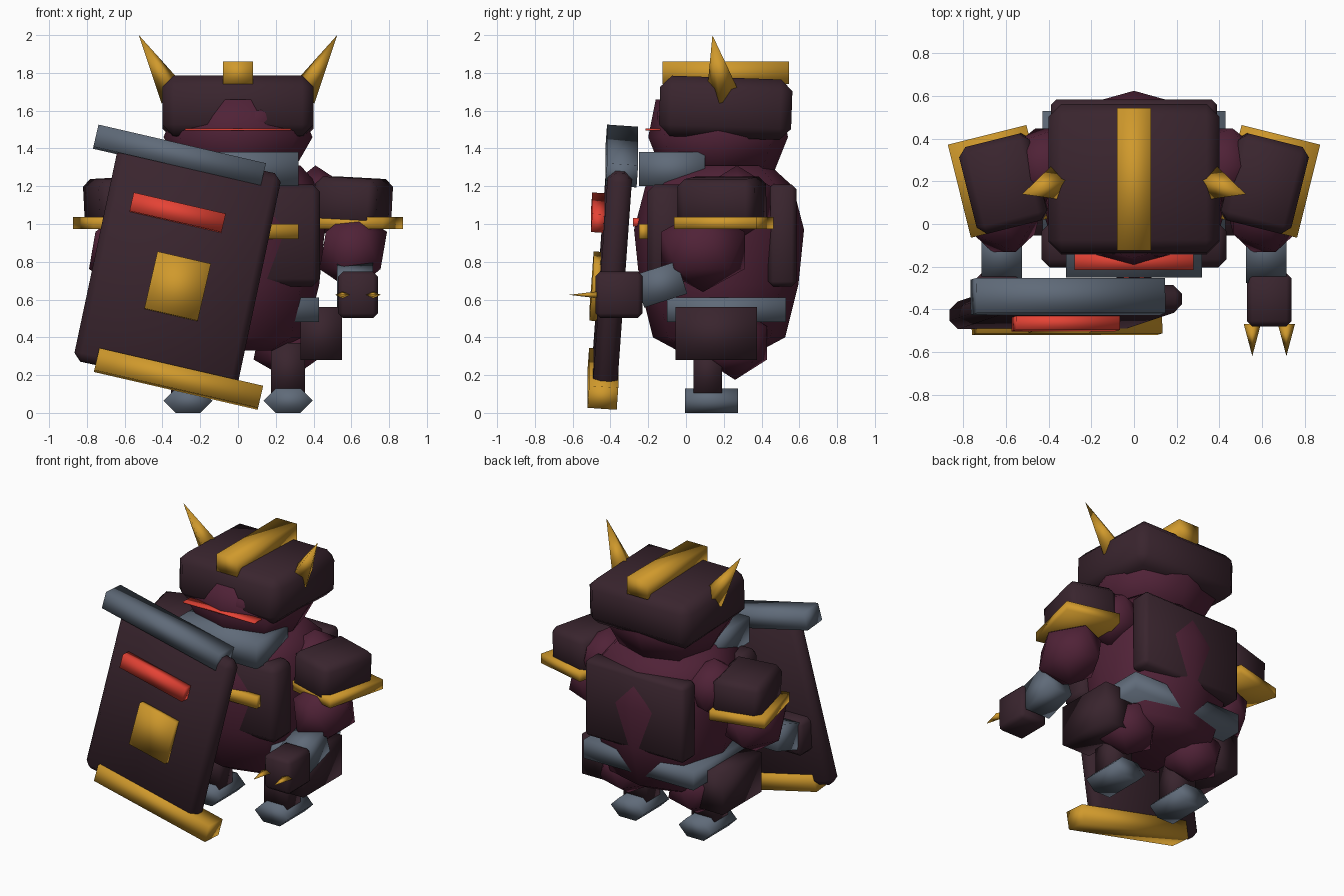
import bpy, bmesh, math
from math import radians
from mathutils import Vector

cube = bpy.data.objects.get("Cube")
if cube:
    bpy.data.objects.remove(cube, do_unlink=True)


def material(name, rgb):
    m = bpy.data.materials.new(name)
    m.use_nodes = True
    m.diffuse_color = (*rgb, 1)
    m.node_tree.nodes["Principled BSDF"].inputs["Base Color"].default_value = (*rgb, 1)
    return m


MAROON = material("maroon", (0.080, 0.016, 0.038))
DARK = material("dark plum", (0.041, 0.018, 0.027))
GOLD = material("gold", (0.63, 0.32, 0.025))
STEEL = material("steel", (0.115, 0.145, 0.19))
RED = material("red", (0.78, 0.055, 0.035))


def finish(bm, name, mat, loc=(0, 0, 0), rot=(0, 0, 0), bevel=0):
    """Turn the bmesh into a fully smooth-shaded object."""
    if bevel:
        bmesh.ops.bevel(bm, geom=bm.edges[:], offset=bevel, segments=1, affect="EDGES")
    bmesh.ops.recalc_face_normals(bm, faces=bm.faces)
    for f in bm.faces:
        f.smooth = True
    me = bpy.data.meshes.new(name)
    bm.to_mesh(me)
    bm.free()
    me.materials.append(mat)
    ob = bpy.data.objects.new(name, me)
    bpy.context.collection.objects.link(ob)
    ob.location = loc
    ob.rotation_euler = [radians(a) for a in rot]
    return ob


def box(name, mat, loc, size, rot=(0, 0, 0), bevel=0):
    bm = bmesh.new()
    bmesh.ops.create_cube(bm, size=1)
    bmesh.ops.scale(bm, vec=size, verts=bm.verts)
    return finish(bm, name, mat, loc, rot, bevel)


def ball(name, mat, loc, radii):
    bm = bmesh.new()
    bmesh.ops.create_icosphere(bm, subdivisions=1, radius=1)
    bmesh.ops.scale(bm, vec=radii, verts=bm.verts)
    return finish(bm, name, mat, loc)


def spike(name, mat, base, tip, width, thickness):
    base, tip = Vector(base), Vector(tip)
    axis = tip - base
    bm = bmesh.new()
    bmesh.ops.create_cone(bm, cap_ends=True, segments=4, radius1=1, radius2=0,
                          depth=axis.length)
    bmesh.ops.scale(bm, vec=(width, thickness, 1), verts=bm.verts)
    ob = finish(bm, name, mat, (base + tip) / 2)
    ob.rotation_euler = axis.to_track_quat("Z", "Y").to_euler()
    return ob


def loft(name, mat, rings, centre_y, sides=8):
    """Stack of squarish rings: height, half width, half depth."""
    bm = bmesh.new()
    loops = []
    for z, rx, ry in rings:
        loop = []
        for i in range(sides):
            a = math.tau * i / sides
            k = 1.1 if i % 2 else 1
            loop.append(bm.verts.new((k * rx * math.cos(a), centre_y + k * ry * math.sin(a), z)))
        loops.append(loop)
    for lo, hi in zip(loops, loops[1:]):
        for i in range(sides):
            j = (i + 1) % sides
            bm.faces.new((lo[i], lo[j], hi[j], hi[i]))
    bm.faces.new(loops[0])
    bm.faces.new(loops[-1])
    return finish(bm, name, mat)


def foot(name, mat, loc, half_width, half_height, length):
    """Six-sided bar lying along y."""
    bm = bmesh.new()
    ends = []
    for y in (-length / 2, length / 2):
        ends.append([bm.verts.new((half_width * math.cos(math.tau * i / 6), y,
                                   half_height * math.sin(math.tau * i / 6) / math.sin(math.tau / 6)))
                     for i in range(6)])
    for i in range(6):
        j = (i + 1) % 6
        bm.faces.new((ends[0][i], ends[0][j], ends[1][j], ends[1][i]))
    for end in ends:
        bm.faces.new(end)
    return finish(bm, name, mat, loc)


# Torso with plates that the belly bulges through
loft("torso", MAROON, [(0.33, 0.22, 0.22), (0.40, 0.36, 0.35), (0.68, 0.43, 0.42),
                       (0.97, 0.46, 0.45), (1.2, 0.43, 0.39), (1.31, 0.33, 0.27)], 0.175)
box("chest_plate", DARK, (0, -0.10, 0.94), (0.87, 0.21, 0.54), bevel=0.04)
box("back_plate", DARK, (0, 0.51, 0.94), (0.78, 0.15, 0.54), bevel=0.025)
box("belt", STEEL, (0, 0.215, 0.545), (0.86, 0.63, 0.13))
box("chest_trim", GOLD, (0, -0.225, 0.96), (0.64, 0.05, 0.08))
box("chest_gem", RED, (0, -0.26, 1.01), (0.10, 0.04, 0.045))

# Head, helmet and crest
loft("head", MAROON, [(1.26, 0.28, 0.29), (1.46, 0.395, 0.37), (1.66, 0.30, 0.33)], 0.17)
box("helmet", DARK, (0, 0.21, 1.615), (0.80, 0.70, 0.32), rot=(-2, 0, 0), bevel=0.06)
ball("brow", MAROON, (0.08, -0.06, 1.53), (0.18, 0.11, 0.14))
box("helmet_crest", GOLD, (0, 0.21, 1.80), (0.16, 0.67, 0.12))
box("jaw_guard", STEEL, (0, -0.075, 1.29), (0.64, 0.35, 0.18))
box("visor_slit", RED, (0, -0.175, 1.50), (0.56, 0.08, 0.009))

for s, side in ((1, "left"), (-1, "right")):
    # Horns
    spike(f"{side}_horn", GOLD, (s * 0.34, 0.20, 1.68), (s * 0.525, 0.14, 2.0), 0.095, 0.08)

    # Arms
    ball(f"{side}_shoulder_joint", MAROON, (s * 0.41, 0.27, 1.11), (0.19, 0.21, 0.20))
    box(f"{side}_shoulder", DARK, (s * 0.61, 0.19, 1.115), (0.34, 0.42, 0.26),
        (0, s * 3, -s * 14), bevel=0.04)
    box(f"{side}_shoulder_rim", GOLD, (s * 0.635, 0.20, 1.005), (0.38, 0.45, 0.065),
        (0, 0, -s * 14))
    ball(f"{side}_upper_arm", MAROON, (s * 0.61, 0.09, 0.86), (0.20, 0.26, 0.22))
    box(f"{side}_forearm", STEEL, (s * 0.62, -0.135, 0.68), (0.19, 0.24, 0.18), (18, 0, 0))
    front = -0.48 if s > 0 else -0.42
    box(f"{side}_hand", DARK, (s * 0.635, (front - 0.23) / 2, 0.625),
        (0.21, -0.23 - front, 0.245), bevel=0.025)

    # Legs
    ball(f"{side}_thigh", MAROON, (s * 0.27, 0.26, 0.37), (0.21, 0.20, 0.195))
    box(f"{side}_thigh_guard", DARK, (s * 0.44, 0.16, 0.42), (0.22, 0.43, 0.28))
    box(f"{side}_shin", DARK, (s * 0.265, 0.115, 0.23), (0.18, 0.15, 0.28))
    foot(f"{side}_foot", STEEL, (s * 0.265, 0.135, 0.065), 0.13, 0.065, 0.28)

# Thin claws on the free hand
for i, x in enumerate((0.555, 0.715)):
    spike(f"claw_{i + 1}", GOLD, (x, -0.47, 0.625), (x, -0.62, 0.625), 0.04, 0.018)

# Tilted shield with bars and emblem
lean = (-4, 13, 0)
box("shield", DARK, (-0.32, -0.39, 0.77), (0.88, 0.13, 1.19), (-4, 12, 0), bevel=0.04)
box("shield_top_bar", STEEL, (-0.31, -0.34, 1.36), (0.91, 0.165, 0.12), lean)
box("shield_bottom_bar", GOLD, (-0.315, -0.44, 0.18), (0.89, 0.155, 0.12), lean)
box("shield_stripe", RED, (-0.32, -0.465, 1.06), (0.50, 0.07, 0.10), lean)
box("shield_emblem", GOLD, (-0.32, -0.475, 0.67), (0.29, 0.05, 0.31), lean)
